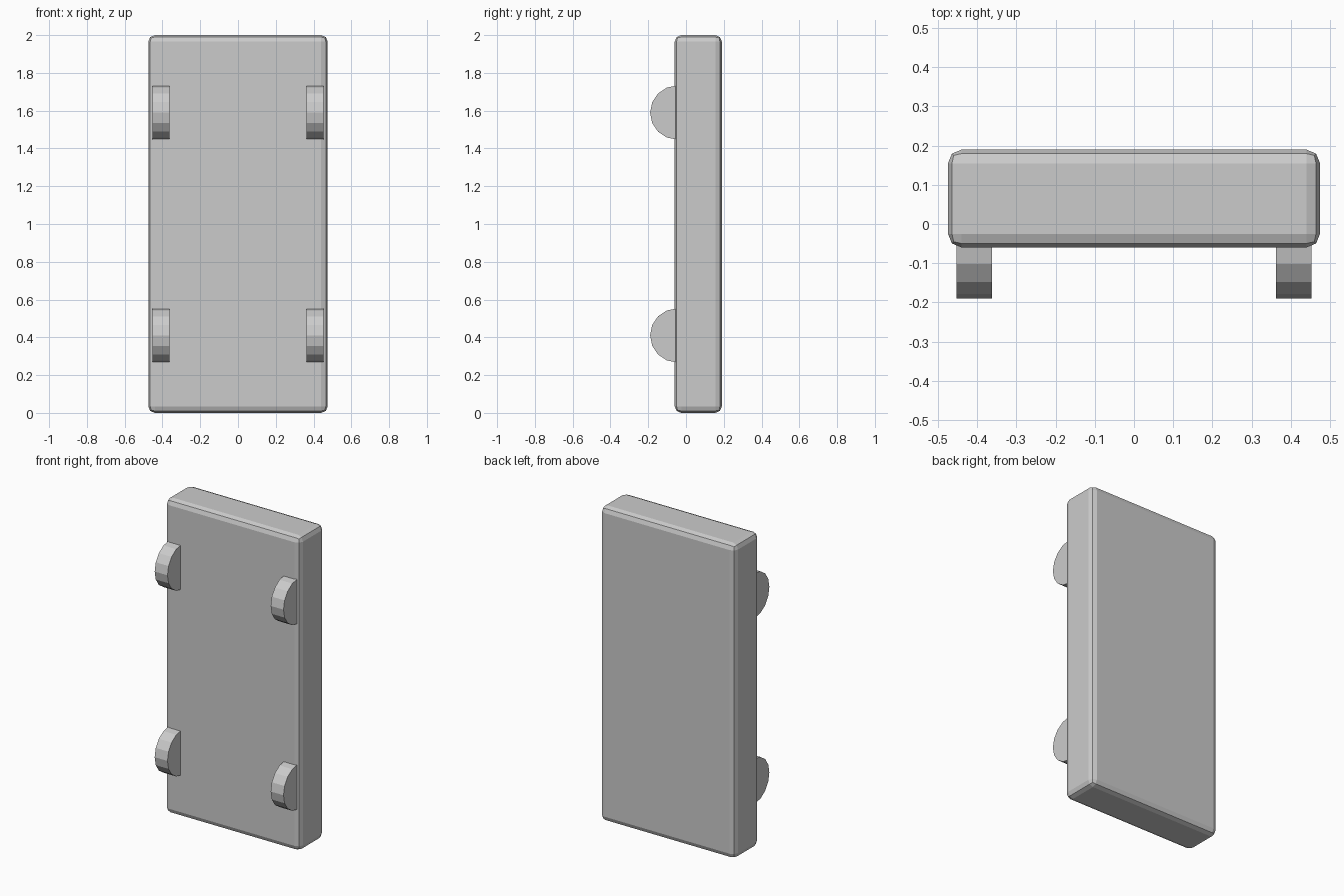
import bpy
from math import pi

if "Cube" in bpy.data.objects:
    bpy.data.objects.remove(bpy.data.objects["Cube"])

# Main slab with rounded edges
bpy.ops.mesh.primitive_cube_add(size=1, location=(0, 0.065, 1))
body = bpy.context.object
body.name = "body_slab"
body.scale = (0.95, 0.25, 2.0)
bpy.ops.object.transform_apply(location=False, rotation=False, scale=True)
bevel = body.modifiers.new("edge_bevel", 'BEVEL')
bevel.width = 0.035
bevel.segments = 2


# Wheels half sunk into the front face
def wheel(name, x, z):
    bpy.ops.mesh.primitive_cylinder_add(
        vertices=16, radius=0.143, depth=0.09,
        location=(x, -0.047, z), rotation=(0, pi / 2, 0))
    bpy.context.object.name = name


for side, x in (("left", -0.408), ("right", 0.408)):
    for level, z in (("lower", 0.41), ("upper", 1.59)):
        wheel(f"{level}_{side}_wheel", x, z)
